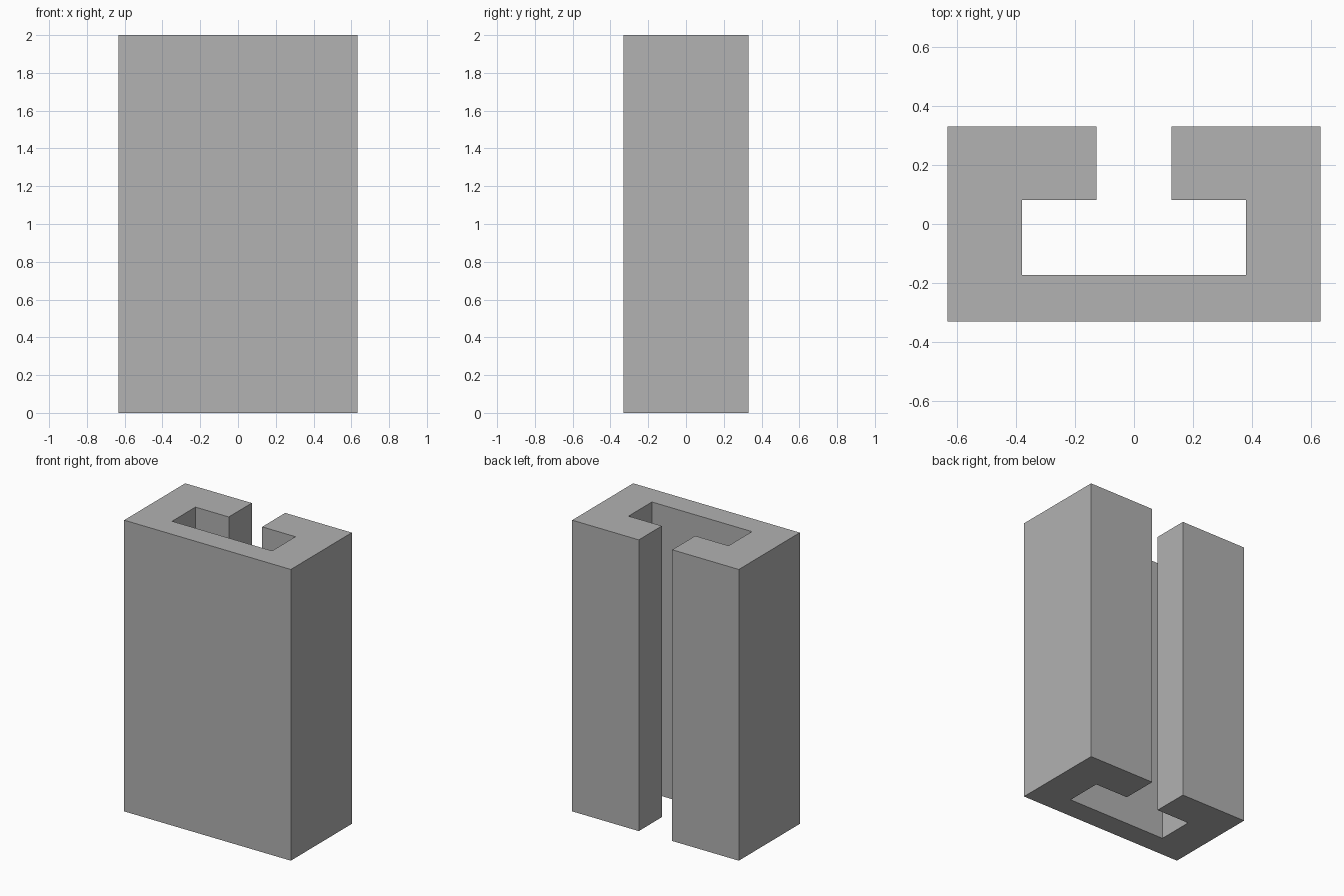
import bpy
import bmesh
from mathutils import Vector

cube = bpy.data.objects.get("Cube")
if cube:
    bpy.data.objects.remove(cube, do_unlink=True)

# Main dimensions
HEIGHT = 2.0
HALF_WIDTH, HALF_DEPTH = 0.633, 0.331
SLOT, POCKET = 0.127, 0.38
POCKET_FRONT, POCKET_BACK = -0.173, 0.081

# Plain grey material
grey = bpy.data.materials.new("plain grey")
grey.use_nodes = True
colour = (0.445, 0.445, 0.445, 1)
grey.diffuse_color = colour
grey.node_tree.nodes["Principled BSDF"].inputs["Base Color"].default_value = colour

# Left half of the C-shaped section, mirrored to close the outline
half = [(HALF_WIDTH, -HALF_DEPTH), (HALF_WIDTH, HALF_DEPTH),
        (SLOT, HALF_DEPTH), (SLOT, POCKET_BACK),
        (POCKET, POCKET_BACK), (POCKET, POCKET_FRONT)]
outline = half + [(-x, y) for x, y in reversed(half)]

# Extrude the section to full height
bm = bmesh.new()
base = bm.faces.new([bm.verts.new((x, y, 0)) for x, y in outline])
result = bmesh.ops.extrude_face_region(bm, geom=[base], use_keep_orig=True)
top = [v for v in result["geom"] if isinstance(v, bmesh.types.BMVert)]
bmesh.ops.translate(bm, verts=top, vec=Vector((0, 0, HEIGHT)))
bmesh.ops.recalc_face_normals(bm, faces=bm.faces)

mesh = bpy.data.meshes.new("slotted_channel")
bm.to_mesh(mesh)
bm.free()
mesh.materials.append(grey)
channel = bpy.data.objects.new("slotted_channel", mesh)
bpy.context.collection.objects.link(channel)
